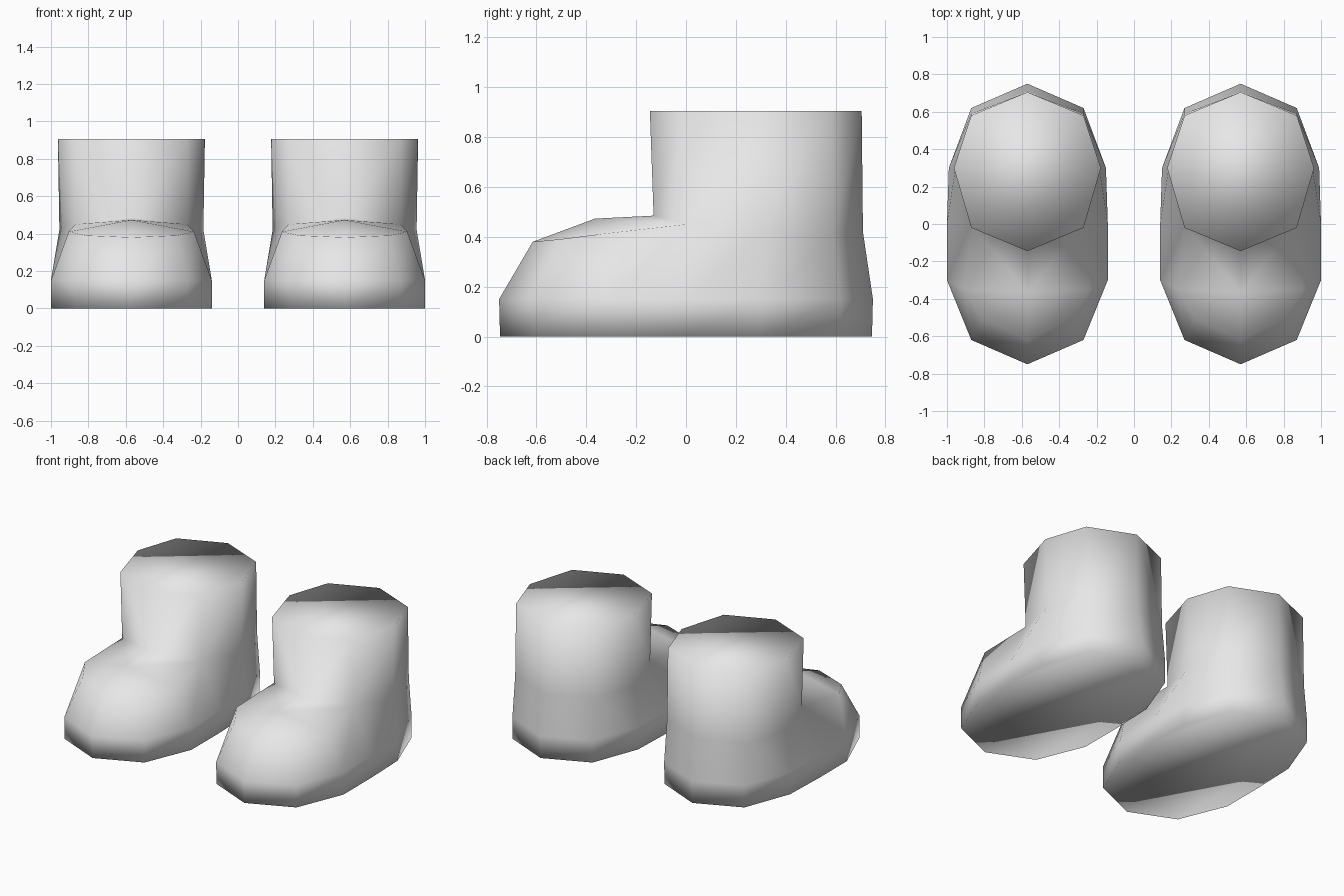
import bpy
import bmesh

cube = bpy.data.objects.get("Cube")
if cube:
    bpy.data.objects.remove(cube, do_unlink=True)

grey = bpy.data.materials.new("light grey")
grey.use_nodes = True
grey.diffuse_color = (0.8, 0.8, 0.8, 1)
grey.node_tree.nodes["Principled BSDF"].inputs["Base Color"].default_value = (0.8, 0.8, 0.8, 1)

# Half outline of the foot, from toe to heel (x, y)
FOOT = [(0, -0.75), (0.30, -0.62), (0.43, -0.30), (0.43, 0.0),
        (0.42, 0.30), (0.30, 0.62), (0, 0.75)]
# Half ring where the shaft meets the foot
ANKLE = [(0, -0.13, 0.485), (0.30, 0.0, 0.45), (0.385, 0.30, 0.42),
         (0.30, 0.59, 0.42), (0, 0.71, 0.42)]
# Half ring of the shaft's top
RIM = [(0, -0.145, 0.905), (0.30, -0.02, 0.905), (0.393, 0.30, 0.905),
       (0.30, 0.58, 0.905), (0, 0.705, 0.905)]
# Upper edge of the toe cap, and its middle point on the instep
TOE = [(0, -0.615, 0.38), (0.24, -0.51, 0.39), (0.335, -0.35, 0.41)]
INSTEP = (0, -0.365, 0.473)


def strip(bm, lower, upper):
    """Join two rows of points with quads."""
    for i in range(len(lower) - 1):
        bm.faces.new((lower[i], lower[i + 1], upper[i + 1], upper[i]))


def make_boot(name, x):
    bm = bmesh.new()

    def row(points):
        return [bm.verts.new(p) for p in points]

    sole = row([(px, py * 0.995, 0) for px, py in FOOT])
    side = row([(px, py, 0.15) for px, py in FOOT])
    ankle, rim, toe = row(ANKLE), row(RIM), row(TOE)
    instep = bm.verts.new(INSTEP)

    # Foot wall, then the slope up to the toe cap and the ankle
    strip(bm, sole, side)
    strip(bm, side, toe + ankle[1:])
    # Toe cap and instep
    bm.faces.new((toe[0], toe[1], toe[2], instep))
    bm.faces.new((instep, toe[2], ankle[1], ankle[0]))
    # Shaft, closed top and sole
    strip(bm, ankle, rim)
    bm.faces.new(rim)
    bm.faces.new(sole[::-1])

    # Mirror the half to complete the boot
    geom = bm.verts[:] + bm.edges[:] + bm.faces[:]
    bmesh.ops.mirror(bm, geom=geom, axis="X", merge_dist=0.001)
    bmesh.ops.remove_doubles(bm, verts=bm.verts, dist=0.001)
    # Merge the halves of the flat caps into single faces
    seams = [e for e in bm.edges if len(e.link_faces) == 2
             and all(abs(f.normal.z) > 0.999 for f in e.link_faces)]
    bm.normal_update()
    seams = [e for e in bm.edges if len(e.link_faces) == 2
             and all(abs(f.normal.z) > 0.999 for f in e.link_faces)]
    bmesh.ops.dissolve_edges(bm, edges=seams, use_verts=False)
    bmesh.ops.recalc_face_normals(bm, faces=bm.faces)
    for face in bm.faces:
        face.smooth = True

    mesh = bpy.data.meshes.new(name)
    bm.to_mesh(mesh)
    bm.free()
    mesh.materials.append(grey)
    boot = bpy.data.objects.new(name, mesh)
    boot.location.x = x
    bpy.context.collection.objects.link(boot)


make_boot("left_boot", 0.57)
make_boot("right_boot", -0.57)
